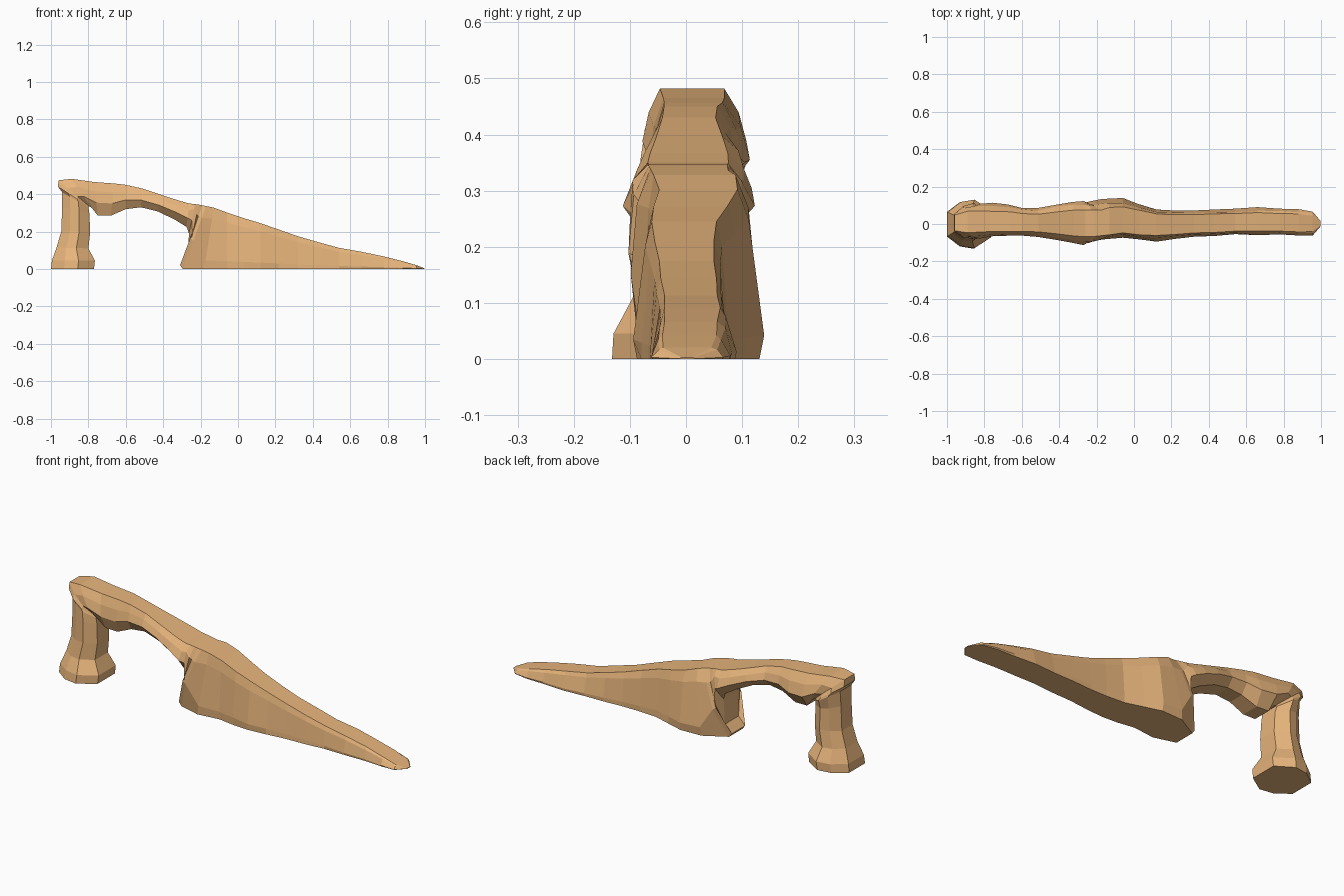
import bpy, bmesh, random
from mathutils import Vector

random.seed(4)

# pillar rings: outer x, z, inner x, z, front width, back width
pillar = [(-1.0, 0, -.77, 0, .135, .13),
          (-.995, .045, -.765, .045, .13, .128),
          (-.97, .115, -.80, .11, .095, .10),
          (-.945, .20, -.79, .20, .085, .095),
          (-.94, .33, -.795, .30, .08, .095),
          (-.94, .41, -.80, .33, .08, .11),
          (-.962, .44, -.80, .335, .08, .105),
          (-.96, .474, -.795, .335, .072, .095)]
# bridge rings: top edge and underside
bridge = [(-.89, .482, -.785, .33, .075, .11),
          (-.77, .465, -.75, .287, .065, .11),
          (-.66, .457, -.68, .285, .063, .105),
          (-.60, .45, -.60, .32, .063, .09),
          (-.51, .43, -.52, .33, .068, .085),
          (-.41, .396, -.43, .308, .085, .105),
          (-.32, .367, -.34, .265, .103, .12),
          (-.26, .35, -.275, .225, .11, .122)]
# end wall of the ramp, rings fanning down to the ground
cliff = [(-.23, .347, -.262, .19, .108, .12),
         (-.21, .344, -.27, .06, .107, .12),
         (-.19, .34, -.31, .02, .103, .12),
         (-.17, .336, -.295, 0, .10, .122)]
# ramp stations: x, top z, front width, back width
ramp = [(-.13, .328, .085, .13), (-.06, .302, .07, .135), (.03, .272, .085, .108),
        (.12, .245, .09, .08), (.22, .21, .082, .073), (.32, .175, .07, .073),
        (.43, .143, .066, .08), (.54, .113, .056, .082), (.66, .092, .057, .09),
        (.78, .067, .056, .082), (.88, .042, .062, .08), (.955, .02, .06, .066),
        (.998, .003, .012, .016)]

# section styles: (fraction from outer to inner edge, share of the width)
PILLAR = ((0, .5), (.3, .9), (.62, 1.0), (1, .55))
BRIDGE = ((0, .62), (.28, .85), (.62, 1.0), (1, .55))
CLIFF = ((0, .62), (.18, .85), (.55, .95), (1, .5))
RAMP = ((0, .68), (.18, .82), (.86, 1.0), (1, .97))


def section(ring, style, rough):
    """Closed eight-sided ring between an outer and an inner edge."""
    ox, oz, ix, iz, front, back = ring
    a, b = Vector((ox, 0, oz)), Vector((ix, 0, iz))
    pts = []
    for side, w in ((-1, front), (1, back)):
        row = []
        for t, k in style:
            p = a.lerp(b, t)
            p.y = side * w * k
            if 0 < t < 1:
                p.y *= 1 + random.uniform(-rough, rough)
            row.append(p)
        pts += row if side < 0 else row[::-1]
    return pts


rings = [section(r, PILLAR, .03) for r in pillar]
rings += [section(r, BRIDGE, .05) for r in bridge]
rings += [section(r, CLIFF, .04) for r in cliff]
rings += [section((x, z, x + (-.05 if x < -.1 else 0), 0, f, b), RAMP, .05)
          for x, z, f, b in ramp]

# loft the whole arch as one closed faceted rock
bm = bmesh.new()
loops = [[bm.verts.new(p) for p in ring] for ring in rings]
for r0, r1 in zip(loops, loops[1:]):
    n = len(r0)
    for i in range(n):
        j = (i + 1) % n
        bm.faces.new((r0[i], r0[j], r1[j], r1[i]))
bm.faces.new(loops[0])
bm.faces.new(loops[-1])
bmesh.ops.recalc_face_normals(bm, faces=bm.faces)
mesh = bpy.data.meshes.new("rock_arch")
bm.to_mesh(mesh)
bm.free()
arch = bpy.data.objects.new("rock_arch", mesh)
bpy.context.collection.objects.link(arch)

# sandstone colour
stone = bpy.data.materials.new("sandstone")
stone.diffuse_color = (.8, .46, .2, 1)
mesh.materials.append(stone)
